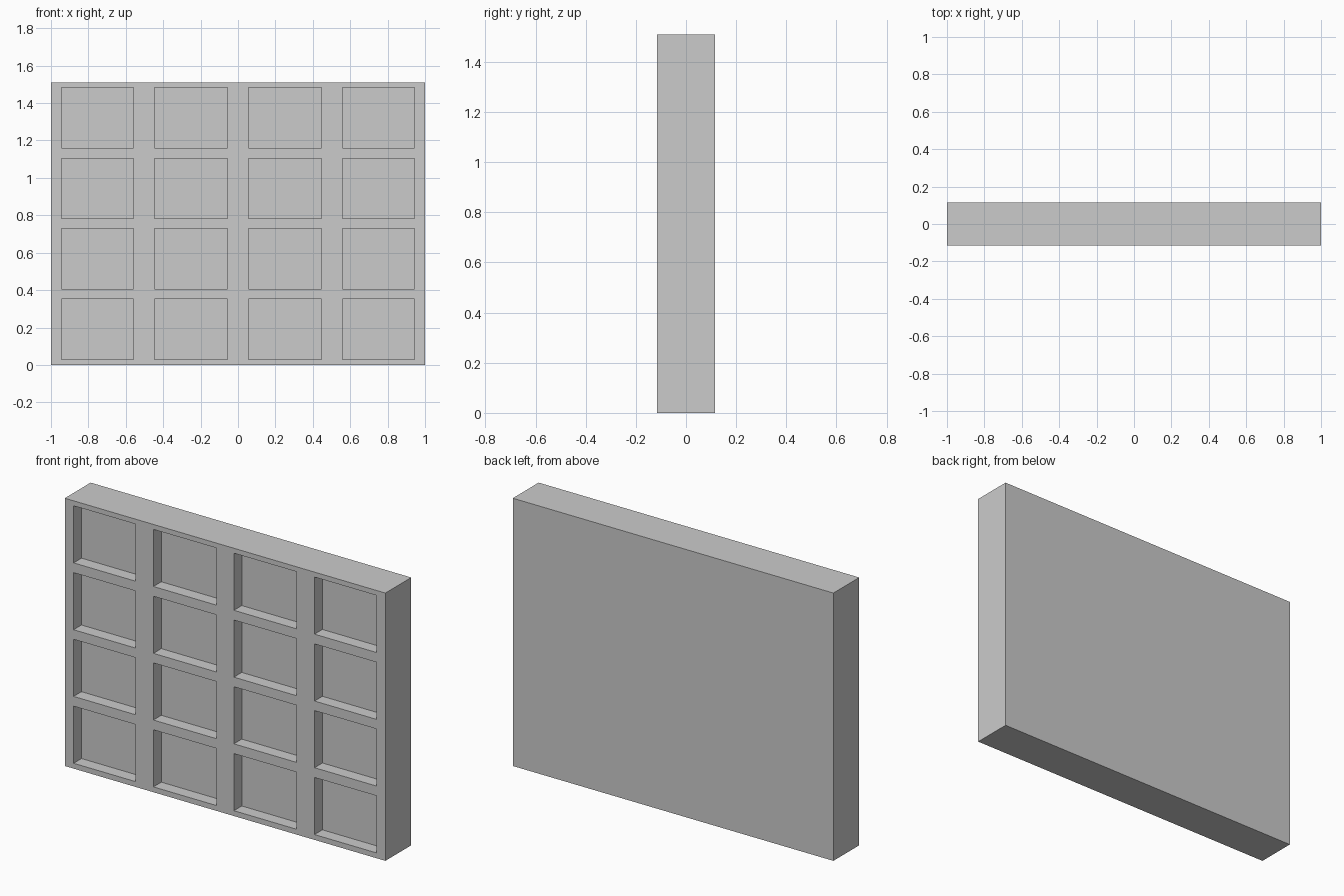
import bpy
import bmesh
from mathutils import Matrix, Vector

if "Cube" in bpy.data.objects:
    bpy.data.objects.remove(bpy.data.objects["Cube"])

WIDTH, DEPTH, HEIGHT = 2.0, 0.23, 1.51
POCKET_DEPTH = 0.07
COLUMNS = [(-0.945, -0.558), (-0.447, -0.055), (0.055, 0.447), (0.558, 0.945)]
ROWS = [(0.03, 0.352), (0.407, 0.729), (0.783, 1.105), (1.16, 1.482)]


def add_box(bm, low, high):
    low, high = Vector(low), Vector(high)
    matrix = Matrix.Translation((low + high) / 2) @ Matrix.Diagonal((*(high - low), 1))
    bmesh.ops.create_cube(bm, size=1, matrix=matrix)


def make_object(name, boxes):
    bm = bmesh.new()
    for low, high in boxes:
        add_box(bm, low, high)
    mesh = bpy.data.meshes.new(name)
    bm.to_mesh(mesh)
    bm.free()
    obj = bpy.data.objects.new(name, mesh)
    bpy.context.collection.objects.link(obj)
    return obj


# Solid slab
front = -DEPTH / 2
panel = make_object("coffered_panel", [((-WIDTH / 2, front, 0), (WIDTH / 2, -front, HEIGHT))])

# Four by four grid of recesses cut into the front
cutter = make_object("recess_cutter", [
    ((x0, front - 0.1, z0), (x1, front + POCKET_DEPTH, z1))
    for x0, x1 in COLUMNS for z0, z1 in ROWS
])
cutter.hide_render = True
cutter.hide_set(True)

recesses = panel.modifiers.new("recesses", 'BOOLEAN')
recesses.operation = 'DIFFERENCE'
recesses.solver = 'EXACT'
recesses.object = cutter
